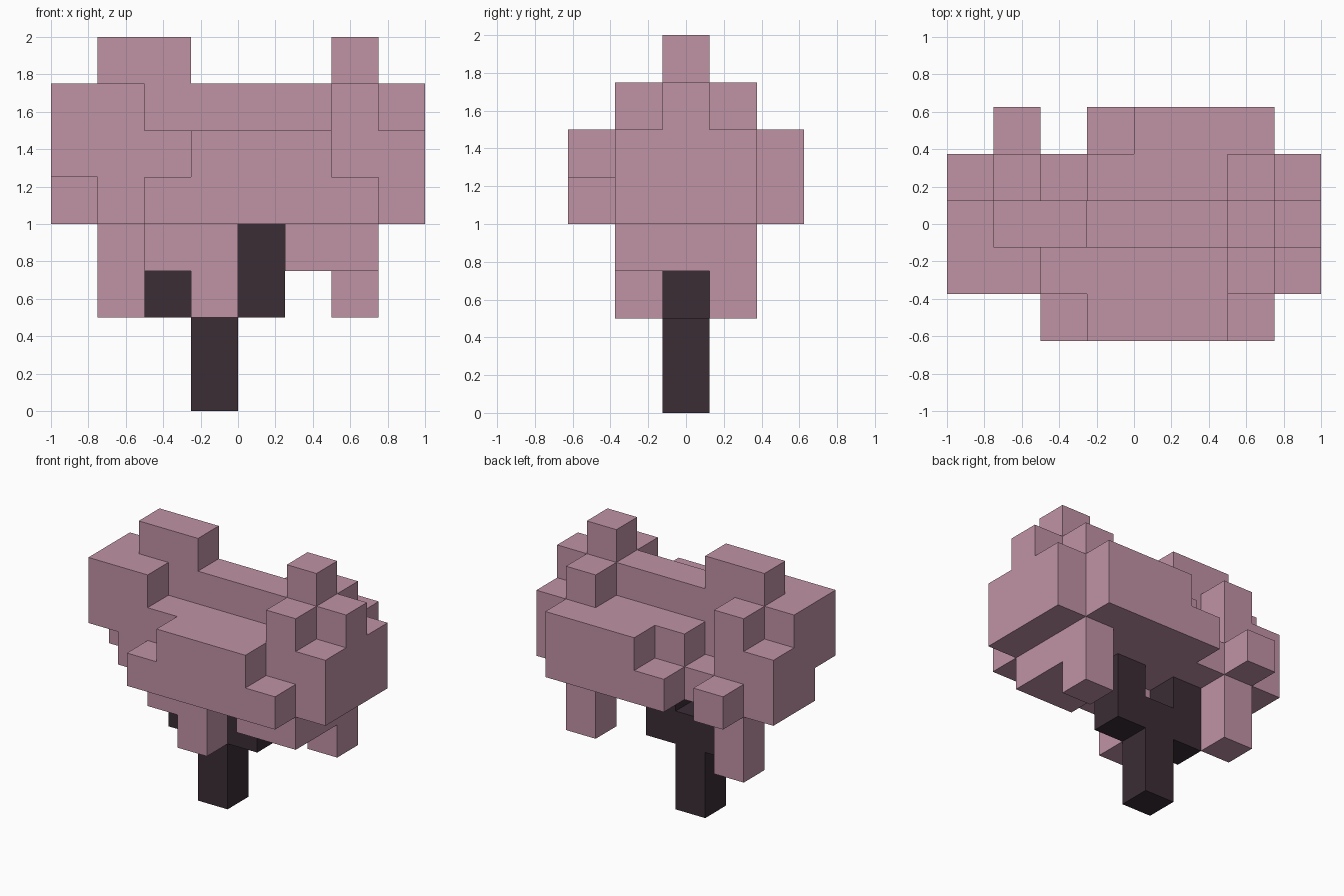
import bpy
import bmesh
from itertools import product
from mathutils import Vector

CELL = 0.25
# Position of the lowest corner of the block grid
ORIGIN = Vector((-1, -2.5 * CELL, 0))

cube = bpy.data.objects.get("Cube")
if cube:
    bpy.data.objects.remove(cube)


def make_material(name, colour):
    mat = bpy.data.materials.new(name)
    mat.use_nodes = True
    mat.diffuse_color = (*colour, 1)
    mat.node_tree.nodes["Principled BSDF"].inputs["Base Color"].default_value = (*colour, 1)
    return mat


def fill(*spans):
    """Return the grid cells of a block; each span is a (first, last) pair along x, y, z."""
    axes = []
    for span in spans:
        first, last = span if isinstance(span, tuple) else (span, span)
        axes.append(range(first, last + 1))
    return set(product(*axes))


def build_blocks(name, blocks, material):
    """Skin a union of blocks with square faces on its outside only."""
    cells = set().union(*(fill(*block) for block in blocks))
    bm = bmesh.new()
    corners = {}

    def corner(point):
        key = tuple(point)
        if key not in corners:
            corners[key] = bm.verts.new(ORIGIN + Vector(key) * CELL)
        return corners[key]

    for cell in sorted(cells):
        for axis, side in product(range(3), (0, 1)):
            neighbour = list(cell)
            neighbour[axis] += 2 * side - 1
            if tuple(neighbour) in cells:
                continue
            u, v = (axis + 1) % 3, (axis + 2) % 3
            ring = []
            for du, dv in ((0, 0), (1, 0), (1, 1), (0, 1)):
                point = list(cell)
                point[axis] += side
                point[u] += du
                point[v] += dv
                ring.append(corner(point))
            bm.faces.new(ring if side else ring[::-1])

    mesh = bpy.data.meshes.new(name)
    bm.to_mesh(mesh)
    bm.free()
    mesh.materials.append(material)
    obj = bpy.data.objects.new(name, mesh)
    bpy.context.collection.objects.link(obj)
    return obj


blossom = make_material("blossom pink", (0.527, 0.292, 0.376))
bark = make_material("dark bark", (0.044, 0.026, 0.036))

# Trunk that forks into two short branches
build_blocks("trunk", [
    (3, 2, (0, 2)),
    (2, 2, (2, 3)),
    (4, 2, (2, 3)),
], bark)

# Blossom canopy
build_blocks("canopy", [
    # core
    ((1, 7), (1, 2), (4, 5)),
    ((3, 7), 3, (4, 5)),
    (2, 3, 4),
    ((0, 1), 3, (4, 5)),
    (0, 2, (4, 5)),
    (0, 1, 5),
    # front bulge
    ((2, 6), 0, 4),
    ((3, 5), 0, 5),
    # back bulge
    ((4, 6), 4, (4, 5)),
    (3, 4, 4),
    (1, 4, 4),
    # crown ridge and its side lobes
    ((0, 7), 2, 6),
    ((0, 1), 1, 6),
    (1, 3, 6),
    (6, (1, 3), 6),
    # crown tops
    ((1, 2), 2, 7),
    (6, 2, 7),
    # hanging clusters
    ((2, 3), 1, 3),
    (3, 1, 2),
    ((5, 6), 1, 3),
    (6, (2, 3), 3),
    (6, 3, 2),
    (1, 3, (2, 3)),
], blossom)
